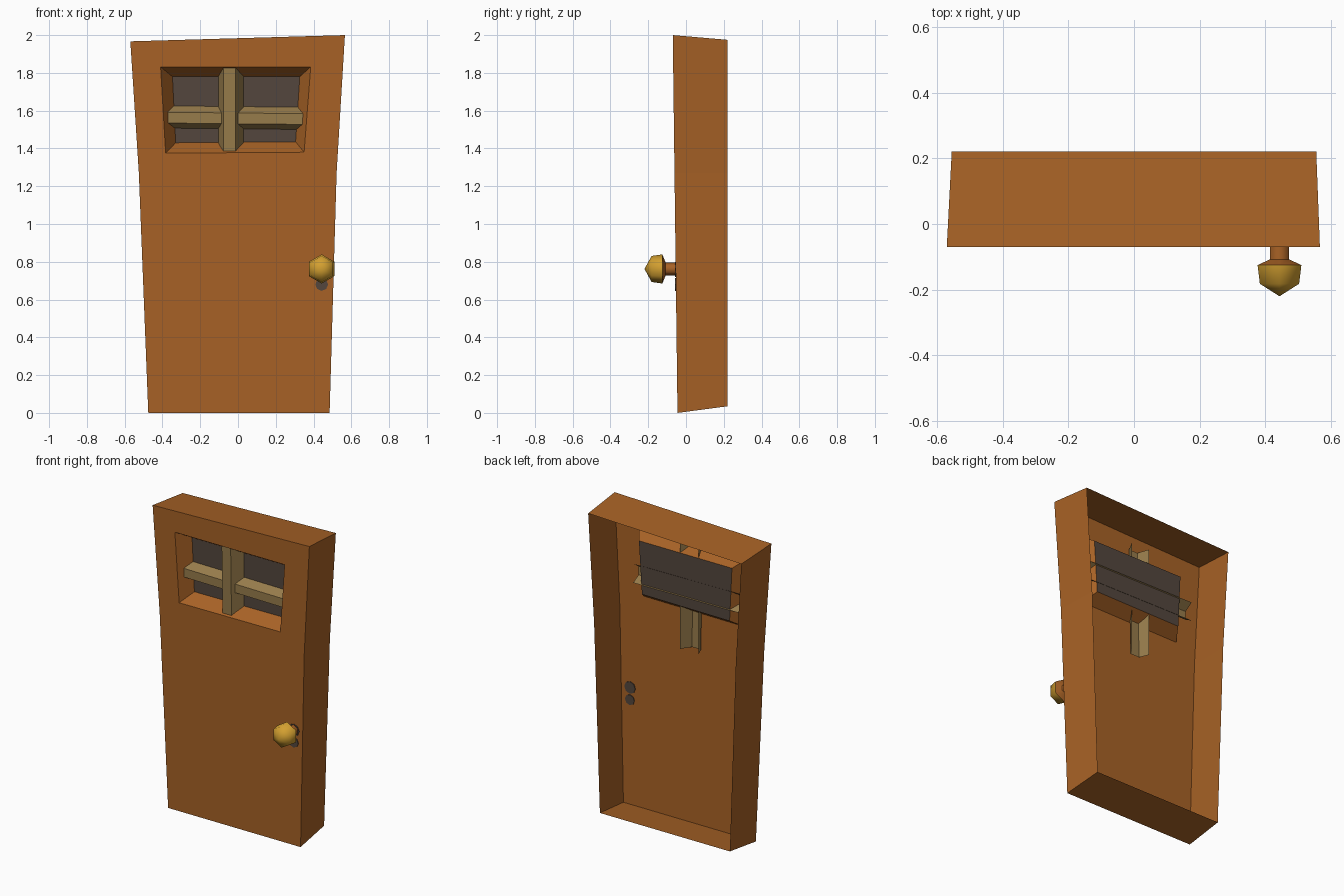
import bpy, bmesh, math
from mathutils import Vector

if "Cube" in bpy.data.objects:
    bpy.data.objects.remove(bpy.data.objects["Cube"])


def material(name, r, g, b):
    m = bpy.data.materials.new(name)
    m.diffuse_color = (r, g, b, 1)
    m.use_nodes = True
    m.node_tree.nodes["Principled BSDF"].inputs["Base Color"].default_value = m.diffuse_color
    return m


WOOD = material("door_brown", 0.39, 0.122, 0.019)
BAR = material("bar_tan", 0.31, 0.20, 0.07)
DARK = material("dark_pane", 0.088, 0.062, 0.047)
GOLD = material("knob_gold", 0.65, 0.35, 0.03)


def build(name, verts, faces, mats, rule=None):
    me = bpy.data.meshes.new(name)
    me.from_pydata(verts, [], faces)
    for m in mats:
        me.materials.append(m)
    if rule:
        for i, p in enumerate(me.polygons):
            p.material_index = rule(i)
    ob = bpy.data.objects.new(name, me)
    bpy.context.collection.objects.link(ob)
    return ob


def front(x, z):
    """Point on the slightly leaning front sheet."""
    return (x, -0.045 - 0.0125 * z, z)


# Door: front sheet with window opening, tapered recess, open-backed side walls
outline = [(-0.475, 0), (0.485, 0), (0.522, 1.27),
           (0.566, 2.0), (-0.57, 1.967), (-0.525, 1.27)]
back = [(-0.472, 0.035), (0.47, 0.035), (0.512, 1.27),
        (0.555, 1.975), (-0.555, 1.94), (-0.515, 1.27)]
hole = [(-0.383, 1.375), (0.35, 1.38), (0.385, 1.832), (-0.41, 1.832)]
inner = [(-0.33, 1.43), (0.305, 1.435), (0.327, 1.78), (-0.347, 1.78)]
PANE_Y = 0.02
verts = [front(*p) for p in outline]                  # 0-5
verts += [(x, 0.22, z) for x, z in back]              # 6-11
verts += [front(*p) for p in hole]                    # 12-15
verts += [(x, PANE_Y, z) for x, z in inner]           # 16-19
faces = [(0, 1, 2, 5)]
ring = [5, 2, 3, 4]
for i in range(4):
    j = (i + 1) % 4
    faces.append((ring[i], ring[j], 12 + j, 12 + i))  # sheet around window
    faces.append((12 + i, 12 + j, 16 + j, 16 + i))    # recess walls
for i in range(6):
    j = (i + 1) % 6
    faces.append((j, i, 6 + i, 6 + j))                # side walls
build("door", verts, faces, [WOOD])

# Window pane
build("window_pane", [(x, PANE_Y, z) for x, z in inner], [(0, 1, 2, 3)], [DARK])


def trough(name, start, end):
    """Open-backed bar: four-point section at each end."""
    fs = [(i, i + 1, i + 5, i + 4) for i in range(3)]
    build(name, start + end, fs, [BAR])


# Window bars, running on behind the front sheet
def upright(z, yf):
    return [(-0.104, 0.018, z), (-0.077, yf, z), (-0.012, yf, z), (0.03, 0.018, z)]


def crossbar(x, dz):
    return [(x, 0.026, 1.50 + dz), (x, -0.03, 1.53 + dz),
            (x, -0.03, 1.587 + dz), (x, 0.026, 1.625 + dz)]


trough("upright_bar", upright(1.15, -0.045), upright(1.88, -0.06))
trough("cross_bar", crossbar(-0.43, 0.005), crossbar(0.365, -0.003))

# Knob: six-sided stem, flared collar and faceted gold head
KX, KZ, N = 0.443, 0.762, 6
profile = [(-0.05, 0.034), (-0.108, 0.034), (-0.125, 0.077), (-0.182, 0.069)]
verts = []
for y, r in profile:
    for k in range(N):
        a = math.pi / 2 + 2 * math.pi * k / N
        verts.append((KX + r * math.cos(a), y, KZ + r * math.sin(a)))
verts.append((KX, -0.22, KZ))
tip = len(verts) - 1
faces = []
for s in range(len(profile) - 1):
    for k in range(N):
        j = (k + 1) % N
        faces.append((s * N + k, s * N + j, (s + 1) * N + j, (s + 1) * N + k))
top = (len(profile) - 1) * N
faces += [(top + k, top + (k + 1) % N, tip) for k in range(N)]
knob = build("door_knob", verts, faces, [WOOD, GOLD], lambda i: int(i >= 2 * N))
bm = bmesh.new()
bm.from_mesh(knob.data)
bmesh.ops.recalc_face_normals(bm, faces=bm.faces)
bm.to_mesh(knob.data)
bm.free()
bpy.context.view_layer.objects.active = knob
knob.select_set(True)
bpy.ops.object.shade_smooth_by_angle(angle=math.radians(62))
knob.select_set(False)

# Keyhole plate: two thin overlapping discs showing on both sides of the sheet
for name, z, r in (("knob_plate", 0.76, 0.04), ("keyhole_plate", 0.68, 0.034)):
    bpy.ops.mesh.primitive_cylinder_add(
        vertices=8, radius=r, depth=0.009,
        location=front(KX, z), rotation=(math.pi / 2, 0, 0))
    ob = bpy.context.object
    ob.name = name
    ob.data.materials.append(DARK)
